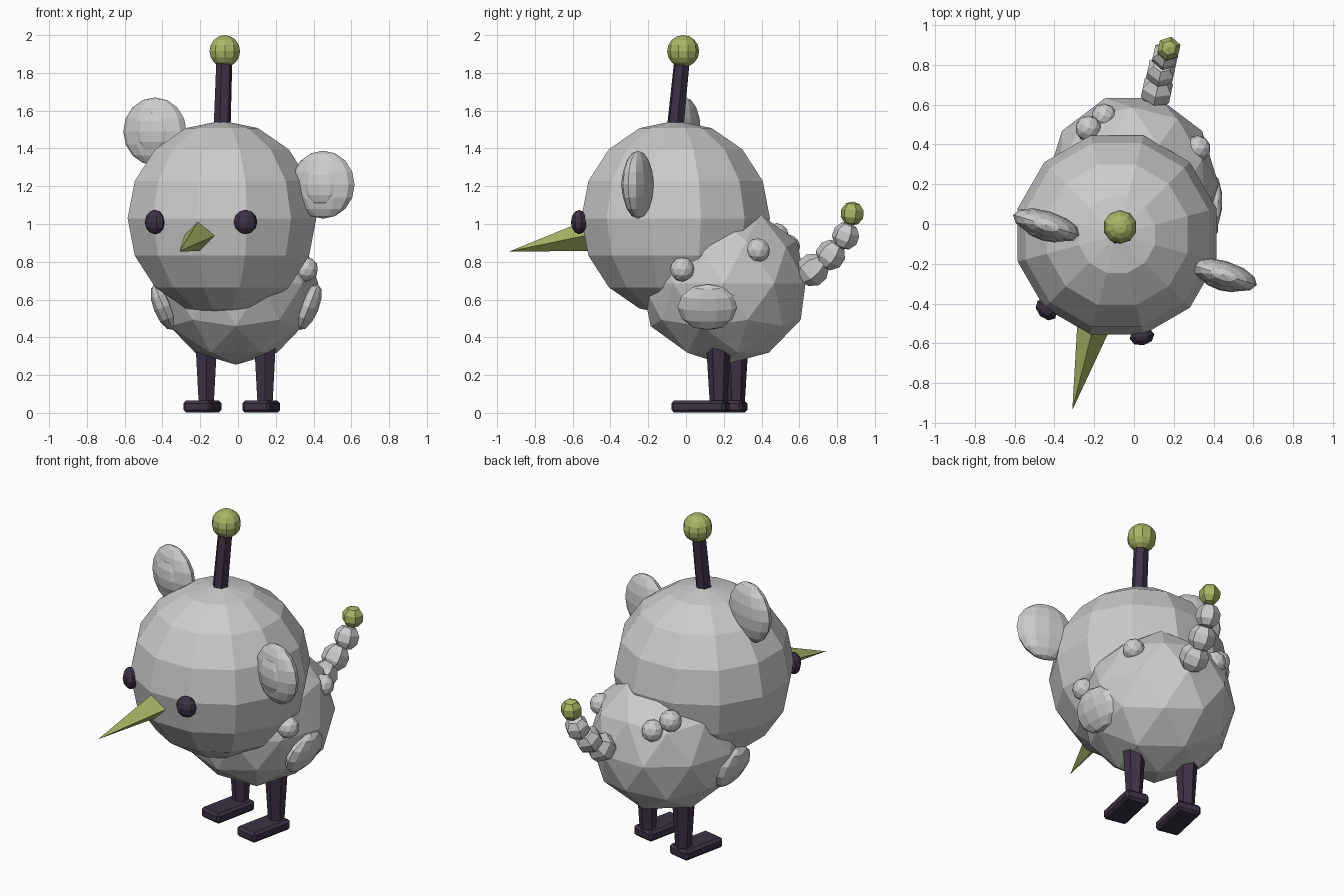
import bpy
from math import radians
from mathutils import Vector

if "Cube" in bpy.data.objects:
    bpy.data.objects.remove(bpy.data.objects["Cube"])


def material(name, rgb):
    m = bpy.data.materials.new(name)
    m.diffuse_color = (*rgb, 1)
    m.use_nodes = True
    m.node_tree.nodes["Principled BSDF"].inputs["Base Color"].default_value = m.diffuse_color
    return m


DARK = material("dark_plum", (0.045, 0.032, 0.06))
GREEN = material("olive_green", (0.40, 0.46, 0.13))


def finish(name, scale=(1, 1, 1), rot=None, mat=None):
    ob = bpy.context.object
    ob.name = name
    ob.scale = scale
    if rot:
        ob.rotation_euler = [radians(a) for a in rot]
    if mat:
        ob.data.materials.append(mat)
    return ob


def ball(name, loc, scale, segs=12, rings=8, rot=None, mat=None):
    bpy.ops.mesh.primitive_uv_sphere_add(segments=segs, ring_count=rings, radius=1, location=loc)
    return finish(name, scale, rot, mat)


def ico(name, loc, scale, subdiv=2, rot=None):
    bpy.ops.mesh.primitive_ico_sphere_add(subdivisions=subdiv, radius=1, location=loc)
    return finish(name, scale, rot)


def rod(name, start, end, r1, r2, sides, mat):
    a, b = Vector(start), Vector(end)
    bpy.ops.mesh.primitive_cone_add(vertices=sides, radius1=r1, radius2=r2,
                                    depth=(b - a).length, location=(a + b) / 2)
    ob = finish(name, mat=mat)
    ob.rotation_euler = (b - a).to_track_quat('Z', 'Y').to_euler()
    return ob


# Head and body
ball("head", (-0.085, -0.055, 1.03), (0.517, 0.517, 0.517), rot=(0, 0, -15))
ico("body", (-0.01, 0.2, 0.685), (0.455, 0.435, 0.43), rot=(0, 0, -90))

# Side wings, tilted to lie on the body
for side, label in ((-1, "left"), (1, "right")):
    ball(f"{label}_wing", (-0.01 + 0.385 * side, 0.115, 0.56), (0.055, 0.16, 0.13),
         10, 6, rot=(0, 22 * side, 0))

# Small tufts on the body
for i, loc in enumerate([(0.32, 0.38, 0.86), (0.36, -0.02, 0.76),
                         (-0.15, 0.54, 0.88), (-0.23, 0.48, 0.94)]):
    ico(f"tuft_{i + 1}", loc, (0.065, 0.065, 0.065))

# Ears with a shallow inner pad facing forward
for label, loc in (("left", (-0.44, -0.005, 1.49)), ("right", (0.45, -0.255, 1.208))):
    ball(f"{label}_ear", loc, (0.175, 0.07, 0.18), rot=(0, 0, -17))
    pad = Vector(loc) + Vector((-0.011, -0.036, 0))
    ball(f"{label}_inner_ear", pad, (0.11, 0.043, 0.11), 10, 6, rot=(0, 0, -17))

# Eyes
for label, loc, yaw in (("left", (-0.44, -0.43, 1.01), -45), ("right", (0.04, -0.565, 1.01), 10)):
    ball(f"{label}_eye", loc, (0.063, 0.045, 0.064), 8, 6, rot=(0, 0, yaw), mat=DARK)

# Beak
rod("beak", (-0.195, -0.48, 0.945), (-0.31, -0.935, 0.855), 0.09, 0, 4, GREEN)

# Antenna
rod("antenna_stem", (-0.085, -0.06, 1.48), (-0.072, -0.02, 1.88), 0.046, 0.043, 6, DARK)
ball("antenna_tip", (-0.07, -0.015, 1.915), (0.085, 0.085, 0.085), 10, 8, mat=GREEN)

# Curved beaded tail
beads = [(0.115, 0.67, 0.757, 0.088), (0.135, 0.765, 0.836, 0.081),
         (0.158, 0.845, 0.937, 0.074), (0.175, 0.88, 1.055, 0.064)]
for i, (x, y, z, r) in enumerate(beads):
    last = i == len(beads) - 1
    ball("tail_tip" if last else f"tail_bead_{i + 1}", (x, y, z), (r, r, r), 6, 5,
         rot=(-50 + 15 * i, 0, -12), mat=GREEN if last else None)

# Legs and bevelled feet
for label, x, y in (("left", -0.168, 0.265), ("right", 0.143, 0.172)):
    rod(f"{label}_leg", (x, y, 0.03), (x, y, 0.42), 0.045, 0.069, 6, DARK)
    bpy.ops.mesh.primitive_cube_add(size=1, location=(x - 0.02, y - 0.095, 0.033))
    foot = finish(f"{label}_foot", (0.15, 0.29, 0.064), (0, 0, -12), DARK)
    bpy.ops.object.transform_apply(location=False, rotation=False, scale=True)
    bevel = foot.modifiers.new("bevel", 'BEVEL')
    bevel.width = 0.015
    bevel.segments = 1
